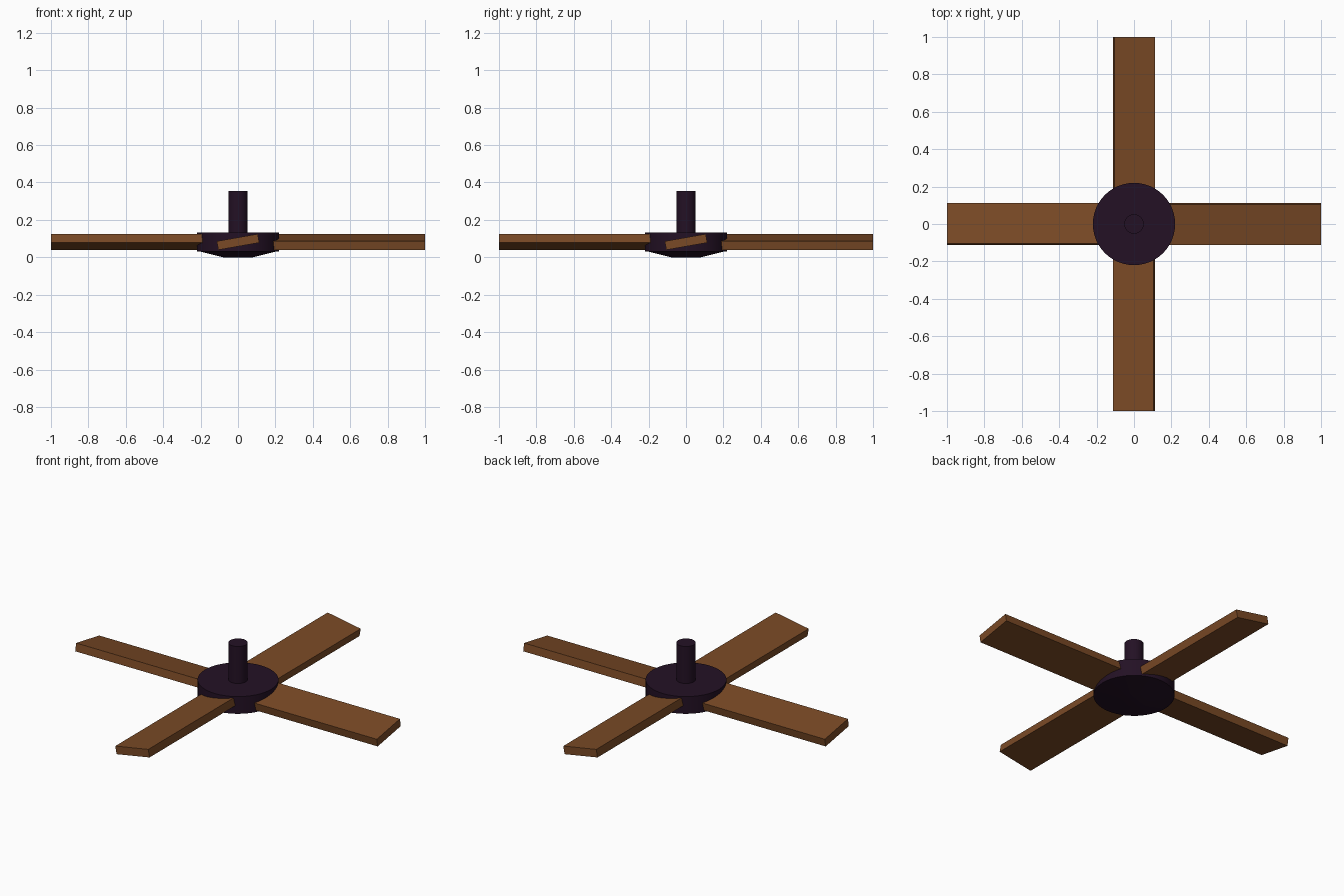
import bpy, bmesh, math
from mathutils import Matrix

if "Cube" in bpy.data.objects:
    bpy.data.objects.remove(bpy.data.objects["Cube"])


def material(name, rgb):
    m = bpy.data.materials.new(name)
    m.diffuse_color = (*rgb, 1.0)
    m.use_nodes = True
    m.node_tree.nodes["Principled BSDF"].inputs["Base Color"].default_value = m.diffuse_color
    return m


wood = material("brown wood", (0.195, 0.068, 0.019))
metal = material("dark plum metal", (0.017, 0.0055, 0.018))


def add_object(name, bm, mat):
    bmesh.ops.recalc_face_normals(bm, faces=bm.faces)
    mesh = bpy.data.meshes.new(name)
    bm.to_mesh(mesh)
    bm.free()
    mesh.materials.append(mat)
    ob = bpy.data.objects.new(name, mesh)
    bpy.context.collection.objects.link(ob)
    return ob


def lathe(name, profile, mat, sides):
    """Solid of revolution from (radius, z) pairs, capped at both ends."""
    bm = bmesh.new()
    rings = []
    for r, z in profile:
        rings.append([bm.verts.new((r * math.cos(2 * math.pi * i / sides),
                                    r * math.sin(2 * math.pi * i / sides), z))
                      for i in range(sides)])
    for a, b in zip(rings, rings[1:]):
        for i in range(sides):
            j = (i + 1) % sides
            bm.faces.new((a[i], a[j], b[j], b[i]))
    bm.faces.new(rings[0])
    bm.faces.new(rings[-1])
    ob = add_object(name, bm, mat)
    bpy.ops.object.select_all(action='DESELECT')
    ob.select_set(True)
    bpy.context.view_layer.objects.active = ob
    bpy.ops.object.shade_smooth_by_angle(angle=math.radians(30))
    return ob


# Motor housing with shallow tapered underside, and ceiling rod
lathe("motor_housing", [(0.08, 0.0), (0.20, 0.03), (0.22, 0.03), (0.22, 0.133)], metal, 48)
lathe("ceiling_rod", [(0.052, 0.12), (0.052, 0.355)], metal, 32)

# Four pitched blades
INNER, OUTER, WIDTH, THICK = 0.12, 1.0, 0.222, 0.047
for k in range(4):
    bm = bmesh.new()
    bmesh.ops.create_cube(bm, size=1)
    place = (Matrix.Rotation(k * math.pi / 2, 4, 'Z')
             @ Matrix.Translation(((INNER + OUTER) / 2, 0, 0.082))
             @ Matrix.Rotation(math.radians(10), 4, 'X')
             @ Matrix.Diagonal((OUTER - INNER, WIDTH, THICK, 1)))
    bmesh.ops.transform(bm, matrix=place, verts=bm.verts)
    add_object(f"blade_{k + 1}", bm, wood)
